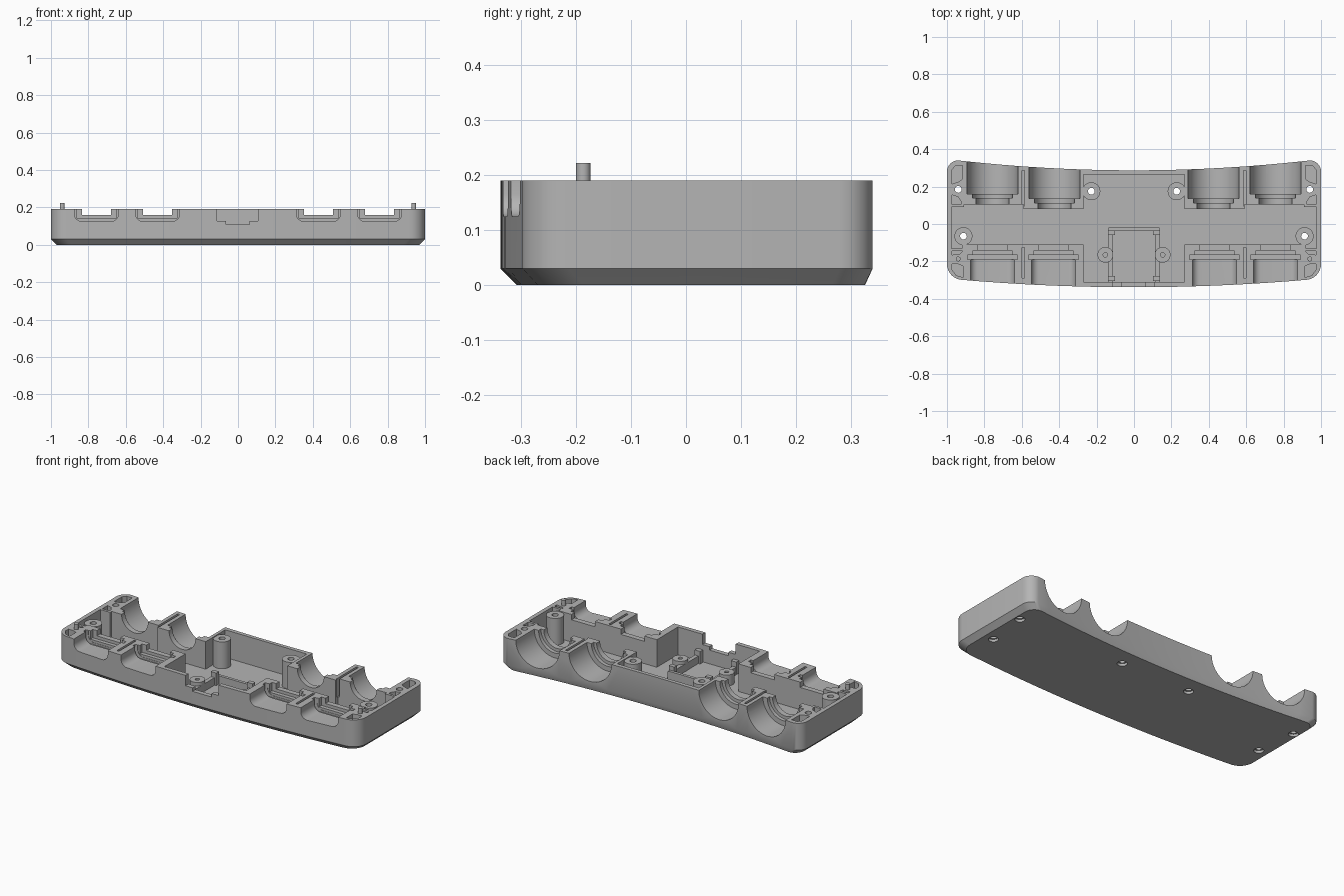
import bpy, bmesh, math
from mathutils import Matrix

if "Cube" in bpy.data.objects:
    bpy.data.objects.remove(bpy.data.objects["Cube"])

TOP, FLOOR = 0.19, 0.025
grey = bpy.data.materials.new("plain grey")
grey.diffuse_color = (0.46, 0.46, 0.46, 1)
grey.use_nodes = True
grey.node_tree.nodes["Principled BSDF"].inputs["Base Color"].default_value = grey.diffuse_color


def make(name, bm):
    bmesh.ops.recalc_face_normals(bm, faces=bm.faces)
    me = bpy.data.meshes.new(name)
    bm.to_mesh(me)
    bm.free()
    me.materials.append(grey)
    ob = bpy.data.objects.new(name, me)
    bpy.context.collection.objects.link(ob)
    return ob


def loft(name, rings):
    """Closed solid through rings that have equal point counts."""
    bm = bmesh.new()
    vs = [[bm.verts.new(p) for p in r] for r in rings]
    n = len(vs[0])
    for a, b in zip(vs, vs[1:]):
        for i in range(n):
            bm.faces.new((a[i], a[(i + 1) % n], b[(i + 1) % n], b[i]))
    bm.faces.new(vs[0])
    bm.faces.new(vs[-1])
    return make(name, bm)


def prism_z(name, pts, z0, z1):
    return loft(name, [[(x, y, z) for x, y in pts] for z in (z0, z1)])


def prism_y(name, pts, y0, y1):
    return loft(name, [[(x, y, z) for x, z in pts] for y in (y0, y1)])


def box(name, x0, x1, y0, y1, z0, z1):
    return prism_z(name, [(x0, y0), (x1, y0), (x1, y1), (x0, y1)], z0, z1)


def circle(cx, cy, r, n=32):
    return [(cx + r * math.cos(math.tau * i / n), cy + r * math.sin(math.tau * i / n)) for i in range(n)]


def rod(name, x, y, r, z0, z1):
    return prism_z(name, circle(x, y, r), z0, z1)


def combine(target, tool, op):
    m = target.modifiers.new(op, 'BOOLEAN')
    m.operation, m.solver, m.object = op, 'EXACT', tool
    bpy.context.view_layer.objects.active = target
    bpy.ops.object.modifier_apply(modifier=m.name)
    bpy.data.objects.remove(tool)


def cut(tool):
    combine(case, tool, 'DIFFERENCE')


def add(tool):
    combine(case, tool, 'UNION')


# Curved outline of the case, bulging at the front and hollow at the back
def outline(z, inset):
    w, rf, rb = 1 - inset, 0.085, 0.06
    front = lambda x: -0.338 + 0.042 * (x / 0.95) ** 2 + inset
    back = lambda x: 0.287 + 0.054 * (x / 0.95) ** 2 - 0.35 * inset
    half = [(x, front(x)) for x in [(w - rf) * i / 12 for i in range(12)]]
    cx, cy = w - rf, front(w - rf) + rf
    half += [(cx + rf * math.sin(a), cy - rf * math.cos(a)) for a in [math.pi / 16 * i for i in range(9)]]
    cx, cy = w - rb, back(w - rb) - rb
    half += [(cx + rb * math.cos(a), cy + rb * math.sin(a)) for a in [math.pi / 16 * i for i in range(9)]]
    half += [(x, back(x)) for x in [(w - rb) * i / 12 for i in range(11, -1, -1)]]
    return [(x, y, z) for x, y in half + [(-x, y) for x, y in half[-2:0:-1]]]


case = loft("lower_case", [outline(0, 0.03), outline(0.03, 0), outline(TOP, 0)])

# Main cavity stepping around the socket blocks
side = [(0.27, 0.265), (0.27, 0.08), (0.59, 0.08), (0.59, 0.105), (0.91, 0.105), (0.91, 0.09), (0.975, 0.09),
        (0.975, -0.13), (0.92, -0.13), (0.92, -0.11), (0.27, -0.11), (0.27, -0.31)]
cut(prism_z("cavity", side + [(-x, y) for x, y in side[::-1]], FLOOR, 0.3))

for s in (-1, 1):
    # Round sockets at the back with two smaller steps
    for x, y in ((0.757, 0.16), (0.425, 0.135)):
        for r, depth in ((0.136, 0), (0.107, 0.022), (0.088, 0.1)):
            cut(prism_y("round_socket", circle(s * x, TOP, r, 48), y - depth, 0.5))
    # Flat-bottomed sockets at the front, each with a flange slot and inner lip
    for x in (0.757, 0.43):
        c = s * x
        w, zb, r = 0.118, 0.125, 0.04
        arc = [(w - r + r * math.cos(a), zb + r - r * math.sin(a)) for a in [math.pi / 12 * i for i in range(7)]]
        half = [(w, 0.3)] + arc
        cut(prism_y("trough", [(c + a, z) for a, z in half] + [(c - a, z) for a, z in half[::-1]], -0.5, -0.165))
        cut(box("flange_slot", c - 0.134, c + 0.134, -0.19, -0.167, 0.115, 0.3))
        cut(box("inner_step", c - 0.105, c + 0.105, -0.172, -0.142, 0.14, 0.3))
        cut(box("inner_lip", c - 0.078, c + 0.078, -0.2, -0.1, 0.158, 0.3))
    # Narrow slits between neighbouring sockets
    for y0, y1 in ((-0.29, -0.125), (0.095, 0.285)):
        cut(box("slit", s * 0.592 - 0.007, s * 0.592 + 0.007, y0, y1, 0.08, 0.3))
    # Corner pockets
    for pts in ([(0.972, 0.215), (0.972, 0.29), (0.955, 0.312), (0.918, 0.312), (0.918, 0.24), (0.94, 0.225)],
                [(0.972, 0.105), (0.972, 0.155), (0.94, 0.145), (0.925, 0.12), (0.925, 0.105)],
                [(0.972, -0.215), (0.972, -0.245), (0.95, -0.275), (0.915, -0.285), (0.915, -0.225), (0.94, -0.215)],
                [(0.972, -0.145), (0.972, -0.165), (0.93, -0.16), (0.915, -0.145)]):
        cut(prism_z("pocket", [(s * x, y) for x, y in pts], 0.08, 0.3))
    # Screw posts, drilled through with wider heads underneath
    for x, y in ((0.912, -0.065), (0.228, 0.175)):
        add(rod("post", s * x, y, 0.048, 0.015, 0.185))
    for x, y in ((0.912, -0.065), (0.228, 0.175), (0.94, 0.185)):
        cut(rod("screw_hole", s * x, y, 0.018, -0.1, 0.3))
        cut(rod("screw_head", s * x, y, 0.027, -0.1, 0.015))
    # Short board posts with blind holes
    add(rod("board_post", s * 0.153, -0.165, 0.042, 0.015, 0.09))
    cut(rod("blind_hole", s * 0.153, -0.165, 0.012, 0.05, 0.3))
    # Board cradle rail and its corner stops
    add(box("rail", s * 0.125 - 0.012, s * 0.125 + 0.012, -0.315, -0.02, 0.015, 0.07))
    for y in (-0.06, -0.305):
        add(box("stop", s * 0.12 - 0.018, s * 0.12 + 0.018, y, y + 0.026, 0.015, 0.1))
    # Locating pin
    pin = rod("locating_pin", s * 0.94, -0.187, 0.013, 0.15, 0.222)

add(box("cradle_back", -0.13, 0.13, -0.036, -0.018, 0.015, 0.075))

# Stepped connector opening in the front wall
cut(box("connector_top", -0.112, 0.108, -0.5, -0.28, 0.128, 0.3))
cut(box("connector_bottom", -0.064, 0.062, -0.5, -0.28, 0.107, 0.3))

for ob in bpy.context.scene.objects:
    bpy.ops.object.select_all(action='DESELECT')
    ob.select_set(True)
    bpy.context.view_layer.objects.active = ob
    bpy.ops.object.shade_smooth_by_angle(angle=math.radians(30))
